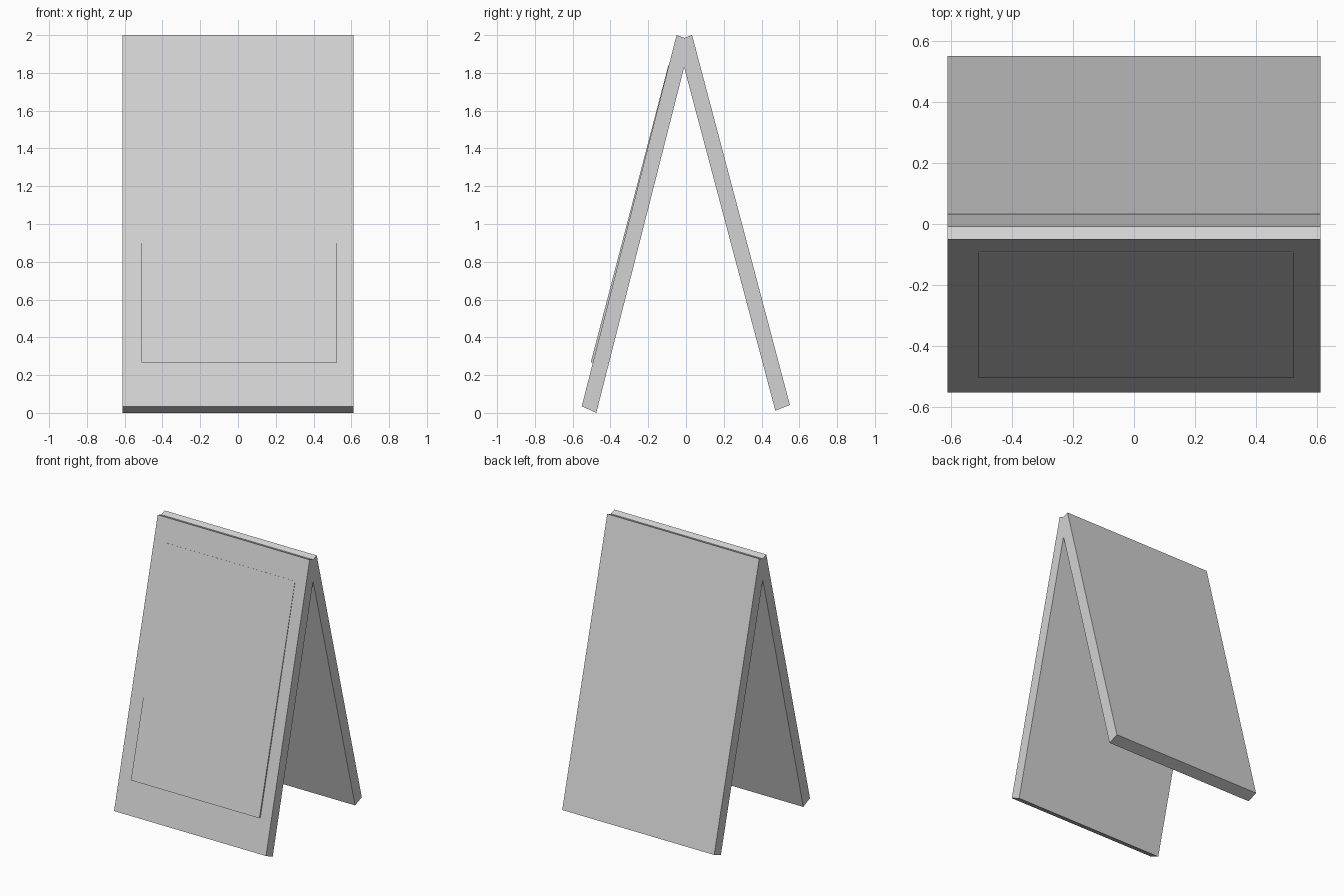
import bpy
import bmesh

cube = bpy.data.objects.get("Cube")
if cube:
    bpy.data.objects.remove(cube, do_unlink=True)

COLOUR = (0.65, 0.65, 0.65, 1.0)
grey = bpy.data.materials.new("light grey")
grey.use_nodes = True
grey.diffuse_color = COLOUR
for node in grey.node_tree.nodes:
    if node.type == "BSDF_PRINCIPLED":
        node.inputs["Base Color"].default_value = COLOUR


def extrude_profile(name, profile, x_min, x_max):
    """Sweep a closed (y, z) profile along x."""
    bm = bmesh.new()
    face = bm.faces.new([bm.verts.new((x_min, y, z)) for y, z in profile])
    swept = bmesh.ops.extrude_face_region(bm, geom=[face])["geom"]
    verts = [g for g in swept if isinstance(g, bmesh.types.BMVert)]
    bmesh.ops.translate(bm, verts=verts, vec=(x_max - x_min, 0, 0))
    bmesh.ops.recalc_face_normals(bm, faces=bm.faces)
    mesh = bpy.data.meshes.new(name)
    bm.to_mesh(mesh)
    bm.free()
    mesh.materials.append(grey)
    obj = bpy.data.objects.new(name, mesh)
    bpy.context.collection.objects.link(obj)
    return obj


# A-frame: two leaning boards joined at a notched ridge
HALF_WIDTH = 0.612
frame = [
    (-0.552, 0.035), (-0.475, 0.0), (-0.01, 1.83),   # front board, inner apex
    (0.473, 0.012), (0.55, 0.042),                   # foot of the back board
    (0.032, 2.0), (-0.009, 1.985), (-0.05, 2.0),     # ridge notch
]
extrude_profile("folding_boards", frame, -HALF_WIDTH, HALF_WIDTH)

# Thin display sheet, standing slightly proud at its lower edge
sheet = [(-0.504, 0.268), (-0.49, 0.268), (-0.086, 1.835), (-0.094, 1.838)]
extrude_profile("display_sheet", sheet, -0.51, 0.525)
